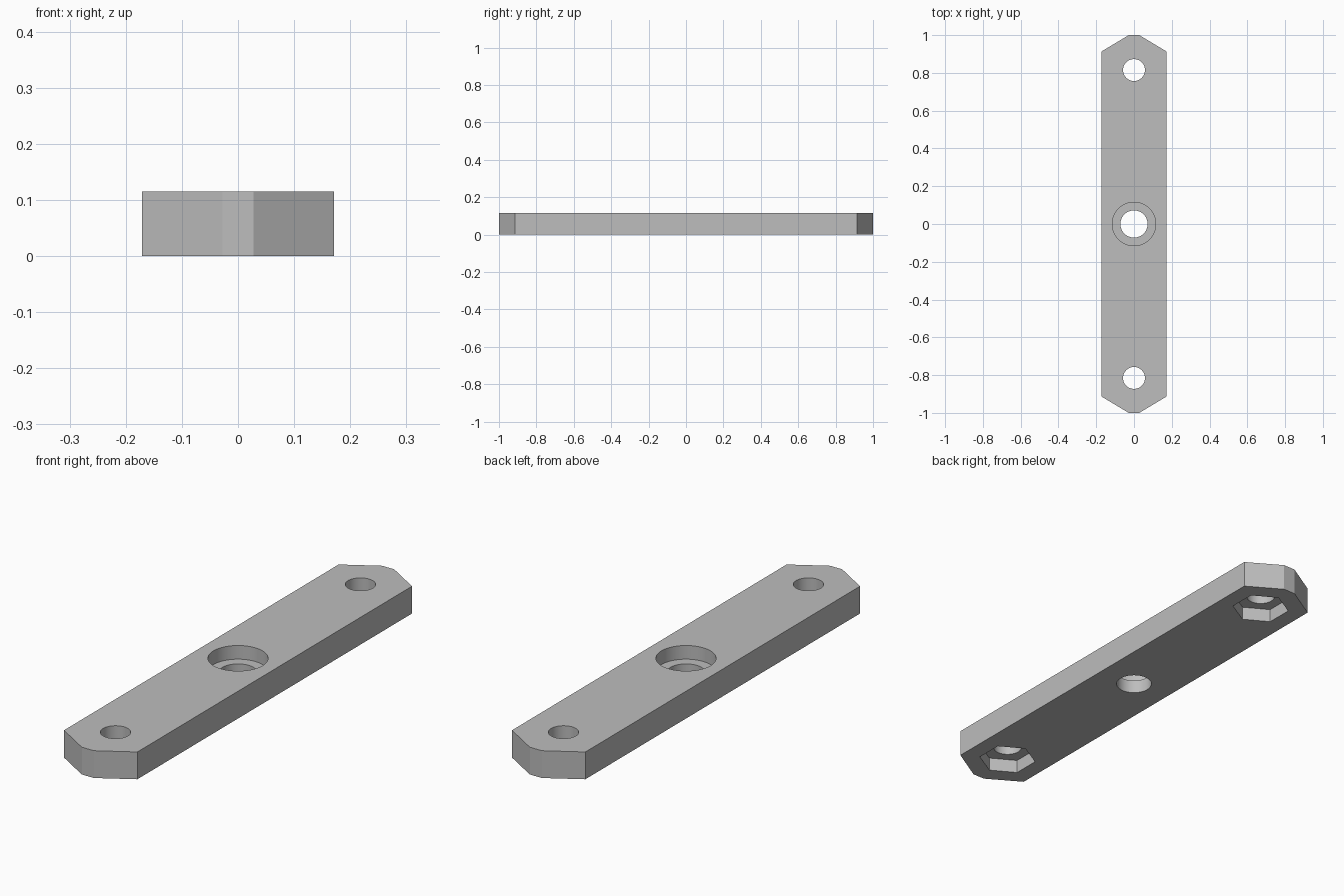
import bpy, bmesh, math

cube = bpy.data.objects.get("Cube")
if cube:
    bpy.data.objects.remove(cube, do_unlink=True)

HALF_WIDTH, HEIGHT, TIP = 0.171, 0.115, 0.028
SHOULDER_Y, END_HOLE_Y = 0.914, 0.815
RECESS = HEIGHT / 2      # depth of the counterbore and nut pockets
OVER = 0.05              # how far cutters poke out of the bar

grey = bpy.data.materials.new("plain grey")
grey.use_nodes = True
colour = (0.51, 0.51, 0.51, 1)
grey.diffuse_color = colour
grey.node_tree.nodes["Principled BSDF"].inputs["Base Color"].default_value = colour


def prism(name, points, z0, z1):
    """Extrude a flat outline from z0 up to z1."""
    bm = bmesh.new()
    face = bm.faces.new([bm.verts.new((x, y, z0)) for x, y in points])
    top = bmesh.ops.extrude_face_region(bm, geom=[face])["geom"]
    bmesh.ops.translate(bm, vec=(0, 0, z1 - z0),
                        verts=[v for v in top if isinstance(v, bmesh.types.BMVert)])
    bmesh.ops.recalc_face_normals(bm, faces=bm.faces)
    mesh = bpy.data.meshes.new(name)
    bm.to_mesh(mesh)
    bm.free()
    mesh.materials.append(grey)
    obj = bpy.data.objects.new(name, mesh)
    bpy.context.collection.objects.link(obj)
    return obj


def ring(radius, sides, y=0):
    """Regular polygon with a corner pointing along y."""
    step = math.tau / sides
    return [(radius * math.sin(i * step), y + radius * math.cos(i * step))
            for i in range(sides)]


# Bar with tapered ends
quarter = [(HALF_WIDTH, SHOULDER_Y), (TIP, 1)]
back = quarter + [(-x, y) for x, y in reversed(quarter)]
bar = prism("bar", back + [(-x, -y) for x, y in back], 0, HEIGHT)

# Centre bolt hole with a counterbore from above
cutters = [
    prism("centre_hole", ring(0.072, 64), -OVER, HEIGHT + OVER),
    prism("counterbore", ring(0.115, 64), HEIGHT - RECESS, HEIGHT + OVER),
]

# End holes with hexagonal nut pockets from below
for side in (-1, 1):
    y = side * END_HOLE_Y
    cutters.append(prism("end_hole", ring(0.058, 64, y), -OVER, HEIGHT + OVER))
    cutters.append(prism("nut_pocket", ring(0.116, 6, y), -OVER, RECESS))

# Cut everything out of the bar
bpy.ops.object.select_all(action="DESELECT")
bpy.context.view_layer.objects.active = bar
bar.select_set(True)
for cutter in cutters:
    cutter.hide_render = True
    cut = bar.modifiers.new(cutter.name, "BOOLEAN")
    cut.operation = "DIFFERENCE"
    cut.solver = "EXACT"
    cut.object = cutter
    bpy.ops.object.modifier_apply(modifier=cut.name)
    bpy.data.objects.remove(cutter, do_unlink=True)

bpy.ops.object.shade_smooth_by_angle(angle=math.radians(20))
